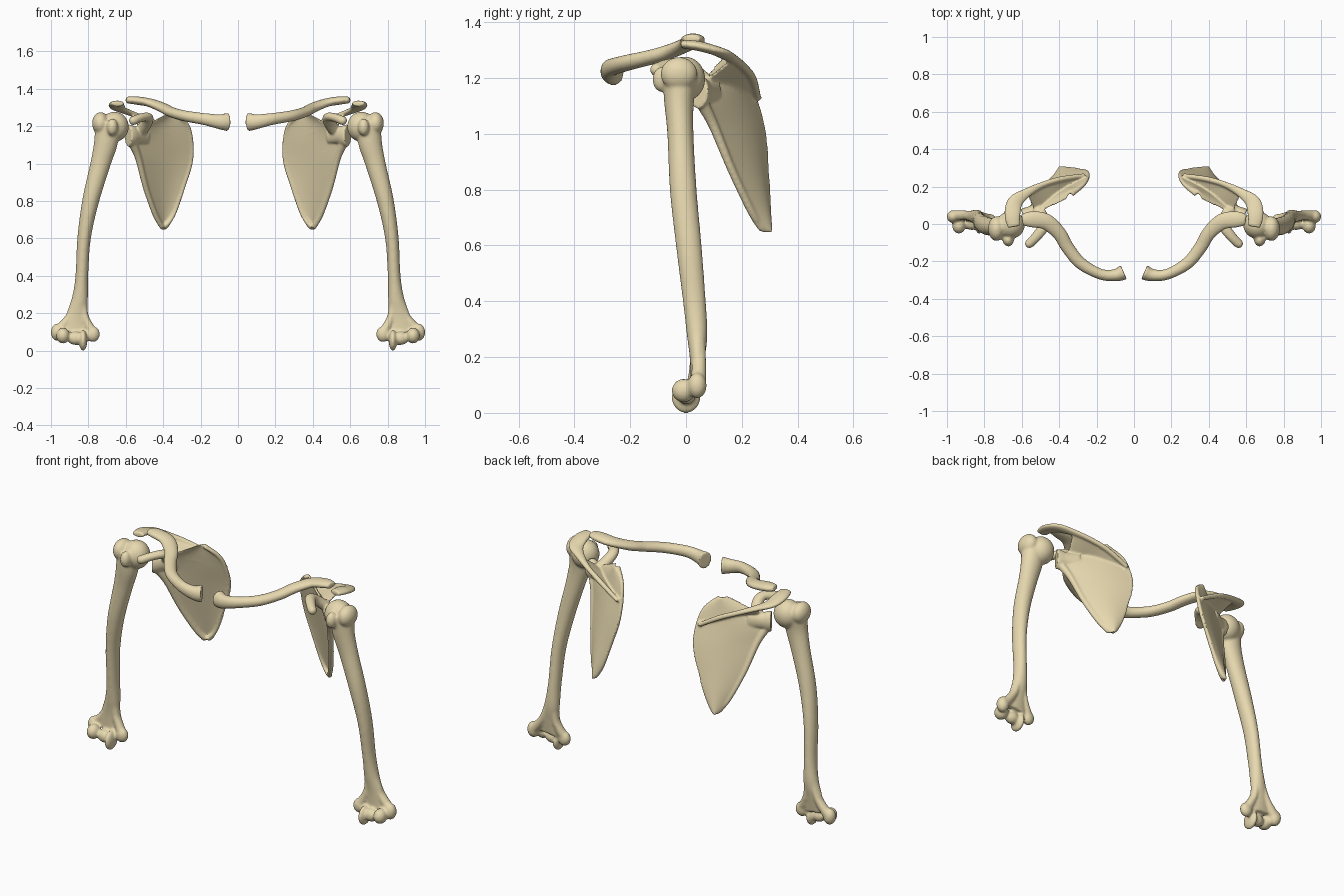
import bpy, bmesh, math
from mathutils import Vector, Matrix

bone_mat = bpy.data.materials.new("bone")
bone_mat.diffuse_color = (0.80, 0.69, 0.43, 1)


def spline(pts, n=6):
    """Catmull-Rom interpolation of tuples of any length."""
    p = [pts[0]] + list(pts) + [pts[-1]]
    out = []
    for i in range(1, len(p) - 2):
        for k in range(n):
            t = k / n
            out.append([0.5 * (2 * b + (c - a) * t + (2 * a - 5 * b + 4 * c - d) * t * t
                               + (3 * b - a - 3 * c + d) * t ** 3)
                        for a, b, c, d in zip(*p[i - 1:i + 3])])
    return out + [list(pts[-1])]


def tube(bm, pts, up=(0, 0, 1), seg=20):
    """Loft ellipses along x, y, z, side radius, up radius."""
    path, up, rings = spline(pts), Vector(up), []
    for i, p in enumerate(path):
        t = Vector(path[min(i + 1, len(path) - 1)][:3]) - Vector(path[max(i - 1, 0)][:3])
        t.normalize()
        b = (up - t * up.dot(t)).normalized()
        a = t.cross(b)
        c = Vector(p[:3])
        angles = [2 * math.pi * k / seg for k in range(seg)]
        rings.append([bm.verts.new(c + a * p[3] * math.cos(w) + b * p[4] * math.sin(w)) for w in angles])
    for r, s in zip(rings, rings[1:]):
        for k in range(seg):
            bm.faces.new((r[k], r[(k + 1) % seg], s[(k + 1) % seg], s[k]))
    bm.faces.new(rings[0][::-1])
    bm.faces.new(rings[-1])


def ball(bm, c, r):
    m = Matrix.Translation(c) @ Matrix.Diagonal((*r, 1))
    bmesh.ops.create_uvsphere(bm, u_segments=32, v_segments=20, radius=1, matrix=m)


def sheet(bm, rows, thick):
    """Closed plate of given thickness (in y) through a grid of points."""
    layers = [[[bm.verts.new((x, y + s * thick / 2, z)) for x, y, z in r] for r in rows] for s in (-1, 1)]
    for g in layers:
        for r, s in zip(g, g[1:]):
            for k in range(len(r) - 1):
                bm.faces.new((r[k], r[k + 1], s[k + 1], s[k]))
    rims = [g[0] + [r[-1] for r in g[1:]] + g[-1][-2::-1] + [r[0] for r in g[-2:0:-1]] for g in layers]
    n = len(rims[0])
    for k in range(n):
        j = (k + 1) % n
        bm.faces.new((rims[0][k], rims[0][j], rims[1][j], rims[1][k]))


def finish(bm, name, voxel=0.007, smooth=5):
    """Fuse the pieces of a bone and make its mirrored twin."""
    bmesh.ops.recalc_face_normals(bm, faces=bm.faces)
    for side in ("right", "left"):
        if side == "left":
            bmesh.ops.scale(bm, vec=(-1, 1, 1), verts=bm.verts)
            bmesh.ops.reverse_faces(bm, faces=bm.faces)
        me = bpy.data.meshes.new(name)
        bm.to_mesh(me)
        me.materials.append(bone_mat)
        ob = bpy.data.objects.new(name + "_" + side, me)
        bpy.context.collection.objects.link(ob)
        m = ob.modifiers.new("fuse", 'REMESH')
        m.mode, m.voxel_size, m.use_smooth_shade = 'VOXEL', voxel, True
        s = ob.modifiers.new("soften", 'SMOOTH')
        s.factor, s.iterations = 0.5, smooth
    bm.free()


# Humerus: shaft
bm = bmesh.new()
tube(bm, [(.70, -.02, 1.22, .065, .065), (.705, -.025, 1.12, .064, .054), (.735, -.02, 1.0, .054, .047),
          (.788, -.01, .8, .045, .048), (.823, .01, .6, .036, .046), (.835, .03, .4, .034, .041),
          (.845, .04, .28, .043, .037), (.862, .04, .19, .055, .026), (.87, .035, .1, .07, .018)], up=(0, 1, 0))
# Head and tubercles
ball(bm, (.66, -.005, 1.197), (.076, .074, .08))
ball(bm, (.735, -.025, 1.215), (.045, .066, .06))
ball(bm, (.672, -.085, 1.195), (.03, .035, .046))
# Supracondylar columns and epicondyles
tube(bm, [(.85, .04, .32, .025, .028), (.895, .046, .19, .022, .026), (.965, .045, .1, .03, .028)], up=(0, 1, 0))
tube(bm, [(.83, .04, .32, .025, .028), (.82, .04, .19, .02, .026), (.78, .028, .1, .028, .026)], up=(0, 1, 0))
ball(bm, (.776, .026, .088), (.037, .029, .042))
ball(bm, (.966, .04, .098), (.035, .034, .046))
# Trochlea and capitulum
ball(bm, (.828, 0, .055), (.022, .052, .056))
ball(bm, (.868, .002, .066), (.045, .034, .036))
ball(bm, (.936, -.008, .08), (.036, .043, .042))
finish(bm, "humerus")

# Clavicle
bm = bmesh.new()
tube(bm, [(.055, -.258, 1.222, .042, .05), (.10, -.274, 1.224, .033, .04), (.18, -.268, 1.238, .029, .032),
          (.285, -.21, 1.255, .033, .029), (.355, -.125, 1.275, .035, .027), (.40, -.05, 1.298, .038, .026),
          (.47, .012, 1.325, .044, .023), (.55, .025, 1.338, .044, .022), (.598, .02, 1.34, .03, .017)])
finish(bm, "clavicle", smooth=4)


# Scapula: blade
def blade(x, z, u=0):
    return Vector((x, .25 - .6 * (x - .25) + .26 * (1.1 - z) + .022 * math.sin(math.pi * u), z))


bm = bmesh.new()
outline = spline([(1.275, .325, .36), (1.24, .285, .43), (1.19, .257, .52), (1.12, .243, .58), (1.03, .24, .54),
                  (.95, .257, .52), (.87, .285, .50), (.78, .315, .472), (.72, .34, .447), (.67, .366, .427),
                  (.648, .385, .412)], 4)
sheet(bm, [[blade(a + (b - a) * k / 14, z, k / 14) for k in range(15)] for z, a, b in outline], .02)
# Thick lateral and medial borders
tube(bm, [(*blade(x, z), r, r) for x, z, r in
          [(.565, 1.11, .024), (.533, 1.03, .018), (.493, .87, .015), (.44, .72, .014), (.402, .66, .012)]], up=(0, 1, 0))
tube(bm, [(*blade(x, z), .01, .012) for x, z in
          [(.33, 1.268), (.262, 1.19), (.248, 1.03), (.293, .87), (.347, .72), (.395, .66)]], up=(0, 1, 0))
# Neck and glenoid socket
tube(bm, [(.48, .115, 1.15, .014, .04), (.54, .072, 1.15, .03, .044), (.565, .055, 1.15, .038, .056),
          (.588, .042, 1.15, .042, .06)])
# Spine shelf and acromion
root = spline([blade(.26, 1.12, .1), blade(.36, 1.155, .4), blade(.45, 1.185, .6), blade(.53, 1.19, .8)])
edge = spline([(.262, .262, 1.125), (.39, .24, 1.195), (.49, .212, 1.237), (.575, .172, 1.27)])
rows = [[Vector(a).lerp(Vector(b), k / 8) for k in range(9)] for a, b in zip(root, edge)]
sheet(bm, rows, .024)
tube(bm, [(.265, .258, 1.125, .012, .012), (.39, .24, 1.195, .015, .014), (.49, .21, 1.237, .016, .014),
          (.575, .165, 1.27, .026, .015), (.636, .115, 1.295, .042, .017), (.65, .045, 1.315, .043, .018),
          (.642, -.015, 1.322, .033, .015)])
# Coracoid process
tube(bm, [(.515, .075, 1.18, .035, .03), (.487, .03, 1.222, .032, .028), (.485, -.015, 1.248, .03, .024),
          (.52, -.065, 1.245, .027, .023), (.558, -.105, 1.23, .025, .024)], up=(0, .3, 1))
ball(bm, (.56, -.105, 1.23), (.023, .024, .024))
finish(bm, "scapula", .006, 4)
